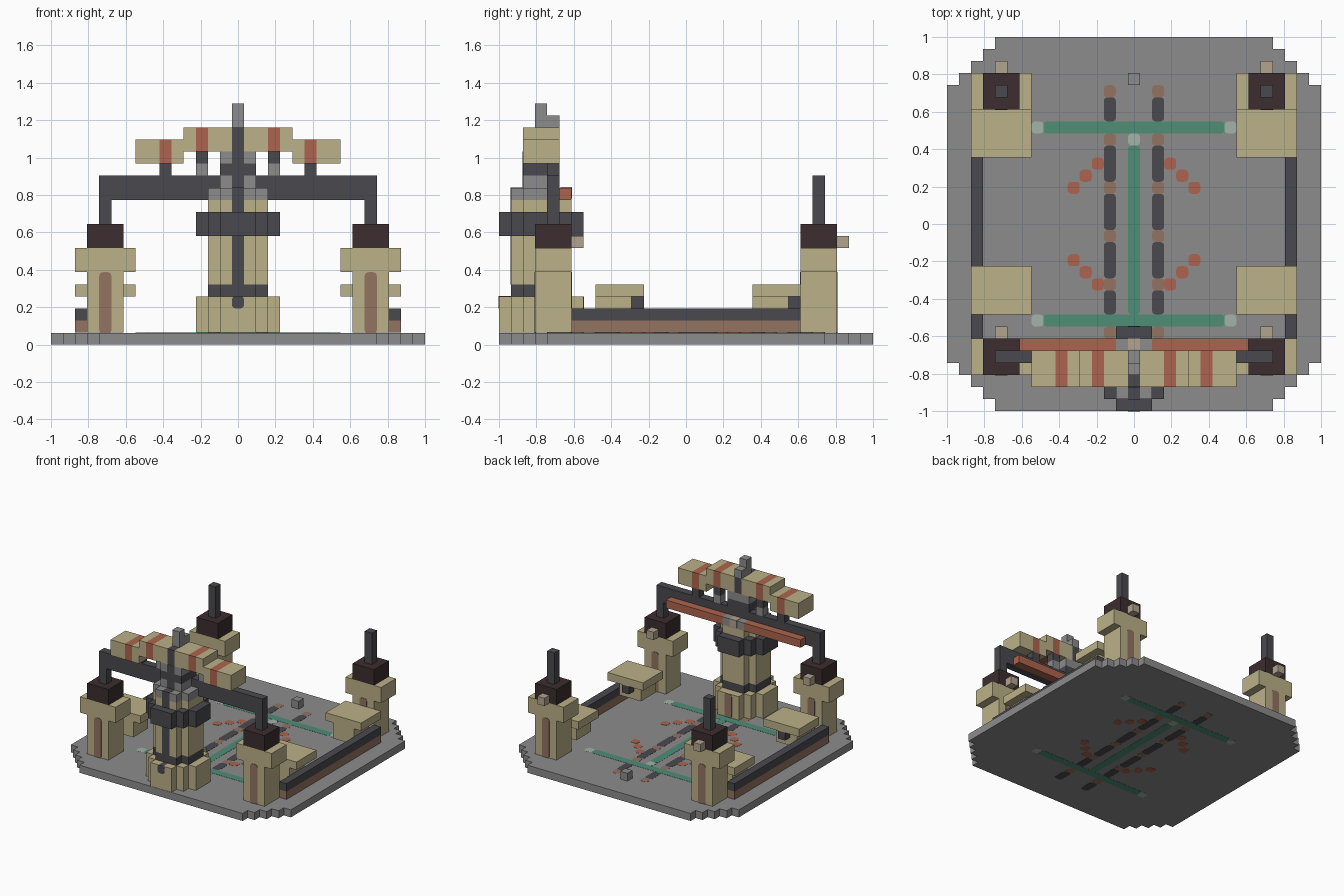
import bpy, bmesh
from mathutils import Vector

U = 2 / 31  # one building block

cube = bpy.data.objects.get("Cube")
if cube:
    bpy.data.objects.remove(cube, do_unlink=True)


def material(name, *rgb):
    """Flat material from 8-bit display values."""
    def lin(c):
        c /= 255
        return c / 12.92 if c <= 0.04045 else ((c + 0.055) / 1.055) ** 2.4
    color = [lin(c) for c in rgb] + [1]
    m = bpy.data.materials.new(name)
    m.use_nodes = True
    m.diffuse_color = color
    m.node_tree.nodes["Principled BSDF"].inputs["Base Color"].default_value = color
    return m


STONE = material("grey_stone", 140, 140, 140)
SAND = material("sand", 187, 177, 135)
IRON = material("dark_iron", 74, 73, 79)
MAROON = material("dark_maroon", 60, 45, 48)
BROWN = material("brown", 146, 116, 97)
RUST = material("rust_orange", 172, 100, 78)
GREEN = material("green", 78, 142, 119)
PALE = material("pale_green", 162, 180, 168)
BEIGE = material("beige", 178, 164, 143)


def finish(name, bm, mat):
    mesh = bpy.data.meshes.new(name)
    bm.to_mesh(mesh)
    bm.free()
    mesh.materials.append(mat)
    ob = bpy.data.objects.new(name, mesh)
    bpy.context.collection.objects.link(ob)
    return ob


def block(name, mat, x, y, z, round_axis=None):
    """Box from (min, max) ranges in block units, optionally rounded along an axis."""
    bm = bmesh.new()
    bmesh.ops.create_cube(bm, size=1)
    for v in bm.verts:
        v.co = Vector([U * (r[0] if c < 0 else r[1]) for c, r in zip(v.co, (x, y, z))])
    if round_axis is not None:
        edges = [e for e in bm.edges
                 if abs((e.verts[0].co - e.verts[1].co).normalized()[round_axis]) > 0.9]
        bmesh.ops.bevel(bm, geom=edges, offset=0.3 * U, segments=3, profile=0.5,
                        affect='EDGES')
    return finish(name, bm, mat)


def stepped(name, mat, half_widths, cy, z):
    """Stepped round slab: half widths of the rows from the middle row outward."""
    pts = []
    for i, w in enumerate(half_widths):
        if i == 0 or half_widths[i - 1] != w:
            pts += [(w, i - 0.5)] if i else [(w, 0)]
        pts.append((w, i + 0.5))
    pts = pts[1:]
    loop = pts + [(-a, b) for a, b in reversed(pts)]
    loop += [(-a, -b) for a, b in pts] + [(a, -b) for a, b in reversed(pts)]
    bm = bmesh.new()
    face = bm.faces.new([bm.verts.new((a * U, (b + cy) * U, z[0] * U)) for a, b in loop])
    up = bmesh.ops.extrude_face_region(bm, geom=[face])["geom"]
    bmesh.ops.translate(bm, vec=(0, 0, (z[1] - z[0]) * U),
                        verts=[g for g in up if isinstance(g, bmesh.types.BMVert)])
    bmesh.ops.recalc_face_normals(bm, faces=bm.faces)
    return finish(name, bm, mat)


def span(x0, x1, side):
    return tuple(sorted((x0 * side, x1 * side)))


MID = (-0.5, 0.5)

# Ground slab, with floor inlays that pass right through it
stepped("ground_slab", STONE, [15.5] * 12 + [14.5, 13.5, 12.5, 11.5], 0, (0.02, 0.98))
FLOOR = (0, 1)


def inlay(name, mat, x, y):
    block(name, mat, x, y, FLOOR, 2)


inlay("floor_green_spine", GREEN, MID, (-7.5, 6.5))
inlay("floor_spine_tip", PALE, MID, (6.5, 7.5))
for cy in (-8, 8):
    inlay("floor_green_bar", GREEN, (-7.5, 7.5), (cy - 0.5, cy + 0.5))
    for s in (-1, 1):
        inlay("floor_bar_tip", PALE, span(7.5, 8.5, s), (cy - 0.5, cy + 0.5))
for s in (-1, 1):
    lane = span(1.5, 2.5, s)
    for c in range(-9, 12, 4):
        inlay("floor_lane_marker", BROWN, lane, (c - 0.5, c + 0.5))
    for a, b in ((-11, -10), (-7, -6), (-4, -2), (0, 2), (4, 6), (9, 10)):
        inlay("floor_lane_dash", IRON, lane, (a - 0.5, b + 0.5))
    for t in (-1, 1):
        for i in (3, 4, 5):
            inlay("floor_rust_dot", RUST, span(i - 0.5, i + 0.5, s),
                  span(7.5 - i, 8.5 - i, t))
block("loose_stone", STONE, MID, (11.5, 12.5), (1, 2))

# Corner towers, side rails and side tables
for s in (-1, 1):
    shaft, wide, core = span(9.5, 12.5, s), span(8.5, 13.5, s), span(10.5, 11.5, s)
    for end, cy in (("front", -11), ("back", 11)):
        depth = (cy - 1.5, cy + 1.5)
        block(end + "_tower_shaft", SAND, shaft, depth, (1, 6))
        block(end + "_tower_head", SAND, wide, depth, (6, 8))
        block(end + "_tower_cap", MAROON, shaft, depth, (8, 10))
        block(end + "_tower_knob", BEIGE, core, (cy + 1.5, cy + 2.5), (8, 9))
        block(end + "_tower_post", IRON, core, (cy - 0.5, cy + 0.5),
              (10, 12 if cy < 0 else 14))
        for f in (-1, 1):
            y = cy + 1.5 * f
            block(end + "_tower_stripe", BROWN, core, (y - 0.05, y + 0.05), (0.9, 6), 1)
    block("rail_lower", BROWN, span(12.5, 13.5, s), (-9.5, 9.5), (1, 2))
    block("rail_upper", IRON, span(12.5, 13.5, s), (-9.5, 9.5), (2, 3))
    for y in (-7.5, 5.5):
        block("table_top", SAND, wide, (y, y + 4), (4, 5))
        block("table_bracket", SAND, shaft, (y, y + 3), (2, 4))
        block("table_bracket_end", IRON, core, (y + 3, y + 4), (3, 4))

# Central pillar
BIG, SMALL, CY = (3.5, 3.5, 2.5, 1.5), (2.5, 2.5, 1.5), -12
stepped("pillar_foot", SAND, BIG, CY, (1, 4))
stepped("pillar_band", IRON, SMALL, CY, (4, 5))
stepped("pillar_shaft", SAND, SMALL, CY, (5, 9))
stepped("pillar_ring", IRON, BIG, CY, (9, 11))
stepped("pillar_neck", SAND, SMALL, CY, (11, 12))
stepped("pillar_collar", STONE, SMALL, CY, (12, 13))
HEAD = (-1.5, 1.5)
block("pillar_head", STONE, HEAD, (-13.5, -11.5), (13, 14))
block("pillar_shoulder", IRON, HEAD, (-13.5, -10.5), (14, 15))
block("pillar_upper_head", STONE, HEAD, (-13.5, -10.5), (15, 16))
block("pillar_core", IRON, MID, (-13.5, -10.5), (16, 18))
block("pole_tip", STONE, MID, (-12.5, -11.5), (18, 20))
block("pole_tip_step", STONE, MID, (-11.5, -10.5), (18, 19))
for y, lo, hi in ((-15.5, 3, 4.03), (-14.5, 5, 9), (-14.5, 11, 13.03), (-13.5, 13, 16)):
    block("pillar_front_strip", IRON, MID, (y - 0.03, y + 1), (lo, hi),
          1 if lo == 3 else None)
block("pillar_back_strip", BROWN, MID, (-8.6, -8.45), (0.9, 4), 1)
block("collar_back_stud", BEIGE, MID, (-10.4, -9.45), (12.1, 13.05))

# Gantry beam, rear bar and banded arms
block("gantry_beam", IRON, (-11.5, 11.5), (-11.5, -10.5), (12, 14))
for s in (-1, 1):
    block("rear_bar", RUST, span(1.5, 9.5, s), (-10.5, -9.5), (12, 13))
    for mat, a, b, lo in ((SAND, 0.5, 2.5, 16), (RUST, 2.5, 3.5, 16), (SAND, 3.5, 4.5, 16),
                          (SAND, 4.5, 5.5, 15), (RUST, 5.5, 6.5, 15), (SAND, 6.5, 8.5, 15)):
        block("arm_section", mat, span(a, b, s), (-13.5, -10.5), (lo, lo + 2))
    back = (-11.5, -10.5)
    block("outer_strut", IRON, span(5.5, 6.5, s), back, (14, 15))
    block("inner_strut_base", STONE, span(2.5, 3.5, s), back, (14, 15))
    block("inner_strut", IRON, span(2.5, 3.5, s), back, (15, 16))
